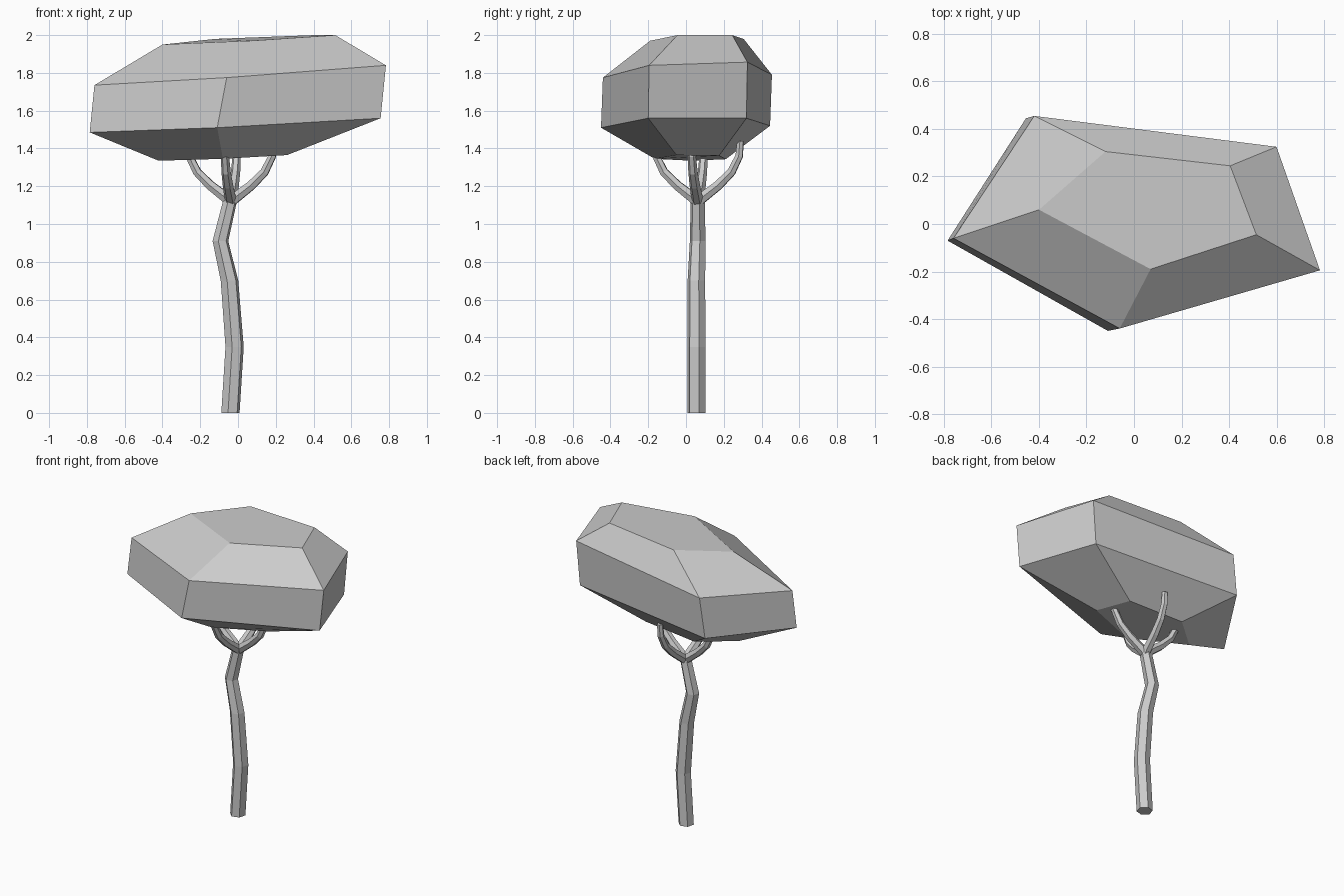
import bpy, bmesh
from math import sin, cos, pi, radians
from mathutils import Vector

if "Cube" in bpy.data.objects:
    bpy.data.objects.remove(bpy.data.objects["Cube"])


def loft(name, rings, cap_start=True):
    """Skin a list of equal-length closed rings into a flat-shaded solid."""
    bm = bmesh.new()
    vs = [[bm.verts.new(p) for p in ring] for ring in rings]
    n = len(vs[0])
    for a, b in zip(vs, vs[1:]):
        for i in range(n):
            j = (i + 1) % n
            bm.faces.new((a[i], a[j], b[j], b[i]))
    if cap_start:
        bm.faces.new(vs[0][::-1])
    bm.faces.new(vs[-1])
    bmesh.ops.recalc_face_normals(bm, faces=bm.faces)
    mesh = bpy.data.meshes.new(name)
    bm.to_mesh(mesh)
    bm.free()
    obj = bpy.data.objects.new(name, mesh)
    bpy.context.collection.objects.link(obj)
    return obj


def ring(centre, u, v, r, sides=6, turn=15):
    angles = [2 * pi * i / sides + radians(turn) for i in range(sides)]
    return [centre + r * (cos(a) * u + sin(a) * v) for a in angles]


# Crooked trunk: x, y, z, radius, with level cross-sections
X, Y = Vector((1, 0, 0)), Vector((0, 1, 0))
trunk_path = [(-.04, .055, 0, .05), (-.018, .055, .35, .05),
              (-.045, .055, .70, .048), (-.093, .062, .91, .043),
              (-.038, .062, 1.14, .038)]
loft("trunk", [ring(Vector(p[:3]), X, Y, p[3]) for p in trunk_path])

# Four identical branches curving up and out: reach, z, radius
branch_path = [(0, 1.12, .032), (.11, 1.205, .028), (.18, 1.275, .025),
               (.222, 1.36, .022), (.228, 1.44, .019)]
for k in range(4):
    a = radians(-8 + 90 * k)
    out = Vector((cos(a), sin(a), 0))
    side = Vector((-sin(a), cos(a), 0))
    pts = [Vector((-.038, .062, z)) + out * d for d, z, r in branch_path]
    rings = []
    for i, p in enumerate(pts):
        t = (pts[min(i + 1, 4)] - pts[max(i - 1, 0)]).normalized()
        rings.append(ring(p, side, t.cross(side), branch_path[i][2], 6, 0))
    loft(f"branch_{k + 1}", rings)

# Faceted, slightly tilted five-sided crown: bottom, lower, upper, top rings
crown = [
    [(-.42, .03, 1.335), (-.08, -.165, 1.345), (.26, -.05, 1.365),
     (.18, .175, 1.362), (-.21, .21, 1.343)],
    [(-.785, -.07, 1.485), (-.11, -.45, 1.51), (.755, -.2, 1.56),
     (.575, .32, 1.56), (-.455, .445, 1.52)],
    [(-.76, -.06, 1.735), (-.06, -.44, 1.775), (.783, -.195, 1.84),
     (.60, .325, 1.857), (-.42, .455, 1.79)],
    [(-.40, .06, 1.95), (.07, -.19, 1.97), (.515, -.045, 2.0),
     (.405, .245, 2.0), (-.12, .305, 1.98)],
]
loft("crown", crown)
